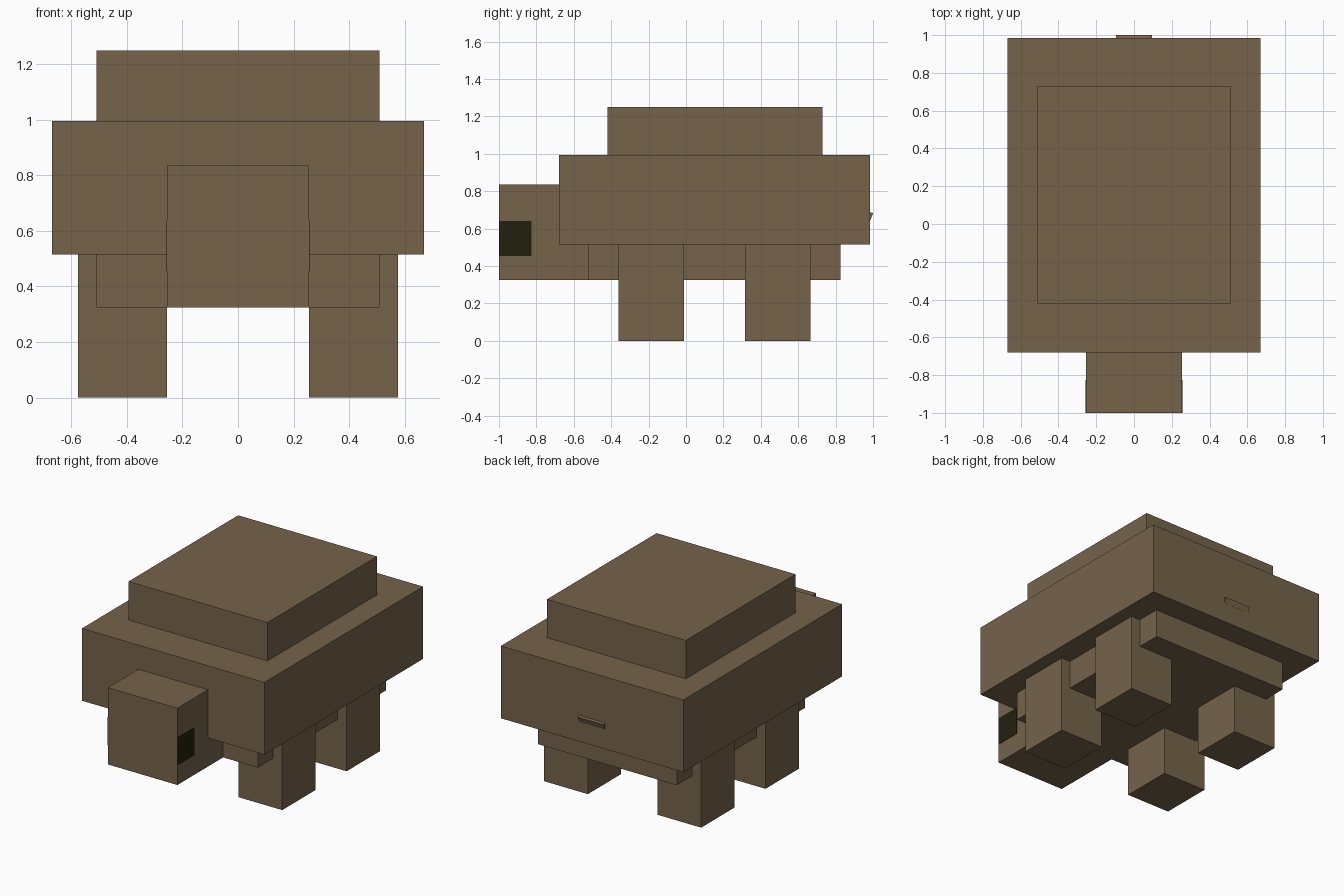
import bpy
import bmesh
from math import radians
from mathutils import Matrix, Vector

cube = bpy.data.objects.get("Cube")
if cube:
    bpy.data.objects.remove(cube, do_unlink=True)


def material(name, rgb):
    mat = bpy.data.materials.new(name)
    mat.use_nodes = True
    mat.diffuse_color = (*rgb, 1)
    mat.node_tree.nodes["Principled BSDF"].inputs["Base Color"].default_value = (*rgb, 1)
    return mat


brown = material("earth brown", (0.18, 0.126, 0.071))
dark = material("dark olive", (0.016, 0.0145, 0.0045))


def box(name, x, y, z, mat=brown, tilt=0):
    """Flat-faced box from its (min, max) range on each axis."""
    lo, hi = map(Vector, zip(x, y, z))
    bm = bmesh.new()
    bmesh.ops.create_cube(bm, size=1, matrix=Matrix.Diagonal((*(hi - lo), 1)))
    mesh = bpy.data.meshes.new(name)
    bm.to_mesh(mesh)
    bm.free()
    mesh.materials.append(mat)
    obj = bpy.data.objects.new(name, mesh)
    obj.location = (lo + hi) / 2
    obj.rotation_euler.x = radians(tilt)
    bpy.context.collection.objects.link(obj)
    return obj


# Shell, its raised top, and the belly beneath
box("shell", (-0.67, 0.67), (-0.68, 0.985), (0.515, 0.995))
box("shell_top", (-0.51, 0.51), (-0.42, 0.73), (0.995, 1.25))
box("belly", (-0.51, 0.51), (-0.52, 0.825), (0.325, 0.515))

# Head
box("head", (-0.255, 0.255), (-1, -0.52), (0.325, 0.835))

# Tail tip poking out of the shell, sloping down
box("tail", (-0.095, 0.095), (0.896, 0.996), (0.661, 0.701), tilt=-20)

# Mirrored eyes and legs
for side, sign in (("left", 1), ("right", -1)):
    def mirrored(a, b):
        return sorted((a * sign, b * sign))

    box(side + "_eye", mirrored(0.254, 0.257), (-1, -0.825), (0.455, 0.64), dark)
    for end, y in (("front", (-0.36, -0.01)), ("back", (0.315, 0.665))):
        box(f"{end}_{side}_leg", mirrored(0.255, 0.577), y, (0, 0.517))
